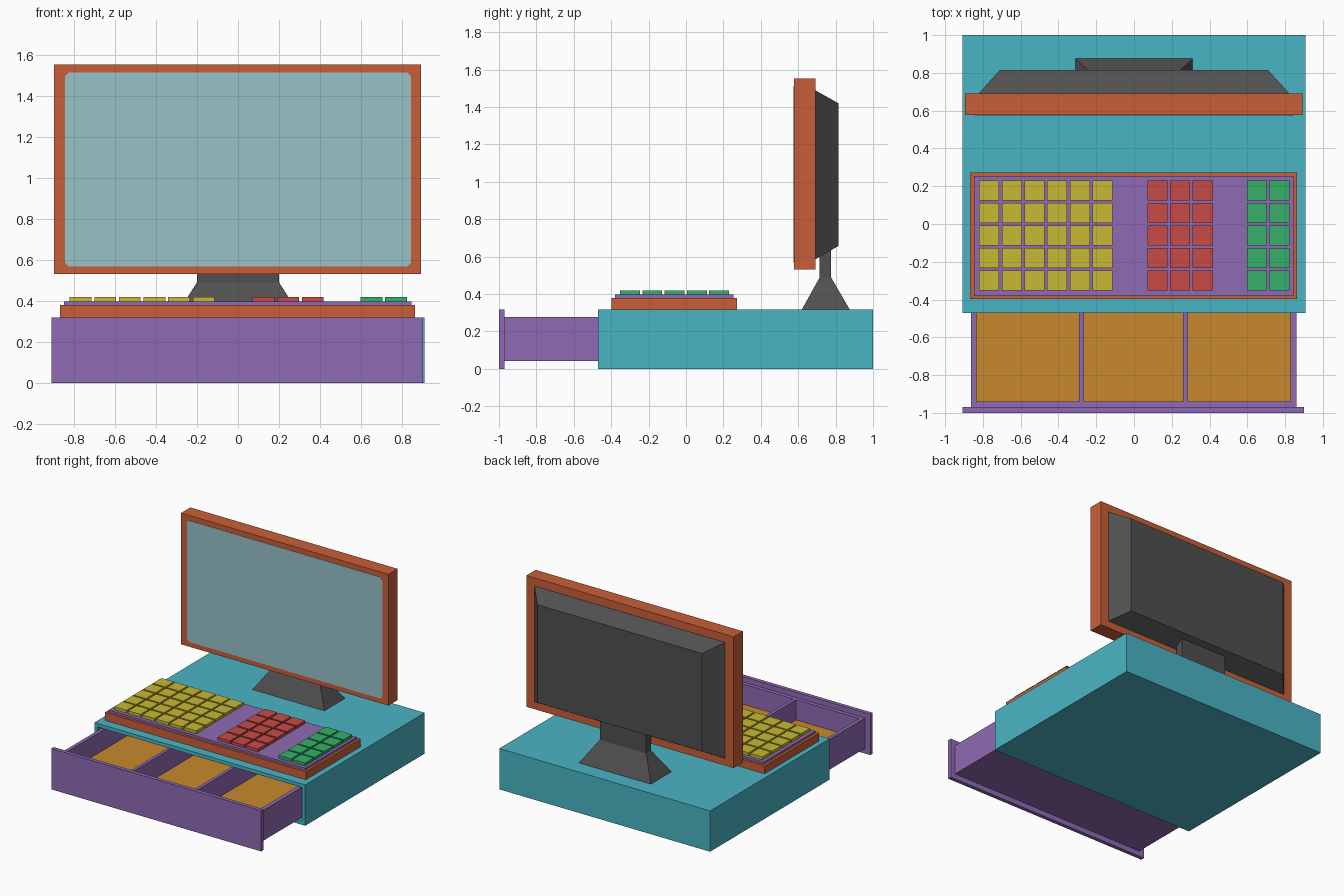
import bpy, bmesh

if "Cube" in bpy.data.objects:
    bpy.data.objects.remove(bpy.data.objects["Cube"])


def mat(name, hex_code):
    """Flat material from an sRGB hex value."""
    m = bpy.data.materials.new(name)
    lin = []
    for i in (0, 2, 4):
        c = int(hex_code[i:i + 2], 16) / 255
        lin.append(c / 12.92 if c <= 0.04045 else ((c + 0.055) / 1.055) ** 2.4)
    m.diffuse_color = (*lin, 1)
    m.use_nodes = True
    m.node_tree.nodes["Principled BSDF"].inputs["Base Color"].default_value = m.diffuse_color
    return m


TEAL = mat("teal", "4AB5C5")
PURPLE = mat("purple", "8F6BB3")
RUST = mat("rust orange", "C95F38")
GLASS = mat("pale screen", "98C3CA")
GREY = mat("dark grey", "505050")
AMBER = mat("amber", "C8882C")
YELLOW = mat("yellow", "C8B834")
RED = mat("red", "C84B46")
GREEN = mat("green", "35B06A")


def finish(name, bm, material):
    bmesh.ops.recalc_face_normals(bm, faces=bm.faces)
    mesh = bpy.data.meshes.new(name)
    bm.to_mesh(mesh)
    bm.free()
    mesh.materials.append(material)
    obj = bpy.data.objects.new(name, mesh)
    bpy.context.collection.objects.link(obj)
    return obj


def add_box(bm, x0, x1, y0, y1, z0, z1):
    vs = bmesh.ops.create_cube(bm, size=1)["verts"]
    for v in vs:
        v.co = (x1 if v.co.x > 0 else x0, y1 if v.co.y > 0 else y0, z1 if v.co.z > 0 else z0)
    return vs


def boxes(name, material, *dims):
    bm = bmesh.new()
    for d in dims:
        add_box(bm, *d)
    return finish(name, bm, material)


def loft(name, material, *rings):
    """Skin closed rings of points and cap both ends."""
    bm = bmesh.new()
    loops = [[bm.verts.new(p) for p in ring] for ring in rings]
    n = len(loops[0])
    for a, b in zip(loops, loops[1:]):
        for i in range(n):
            bm.faces.new((a[i], a[(i + 1) % n], b[(i + 1) % n], b[i]))
    bm.faces.new(loops[0])
    bm.faces.new(loops[-1])
    return finish(name, bm, material)


def rect_z(w, y0, y1, z):
    return [(-w, y0, z), (w, y0, z), (w, y1, z), (-w, y1, z)]


def rect_y(w, z0, z1, y):
    return [(-w, y, z0), (w, y, z0), (w, y, z1), (-w, y, z1)]


# Register body: box with a drawer cavity cut into its front
bm = bmesh.new()
add_box(bm, -0.908, 0.908, -0.47, 1.0, 0, 0.318)
bm.faces.ensure_lookup_table()
bm.normal_update()
front = min(bm.faces, key=lambda f: f.calc_center_median().y)
bmesh.ops.inset_region(bm, faces=[front], thickness=0.039)
ext = bmesh.ops.extrude_face_region(bm, geom=[front])
bmesh.ops.delete(bm, geom=[front], context="FACES_ONLY")
for v in ext["geom"]:
    if isinstance(v, bmesh.types.BMVert):
        v.co.y += 1.43
finish("register_body", bm, TEAL)

# Cash drawer: floor, outer walls and dividers
Y0, Y1, Z0, Z1 = -0.97, 0.4, 0.041, 0.277
boxes("cash_drawer", PURPLE,
      (-0.863, 0.86, Y0, Y1, Z0, 0.07),
      (-0.863, -0.835, Y0, Y1, Z0, Z1),
      (0.828, 0.86, Y0, Y1, Z0, Z1),
      (-0.835, 0.828, Y0, -0.94, Z0, Z1),
      (-0.835, 0.828, Y1 - 0.03, Y1, Z0, Z1),
      (-0.29, -0.265, -0.94, Y1 - 0.03, 0.07, Z1),
      (0.26, 0.285, -0.94, Y1 - 0.03, 0.07, Z1))
boxes("drawer_front", PURPLE, (-0.908, 0.9, -1.0, Y0, 0, 0.318))

# Compartment floors
boxes("compartment_floors", AMBER,
      *[(a, b, -0.94, Y1 - 0.03, 0.07, 0.12)
        for a, b in ((-0.835, -0.29), (-0.265, 0.26), (0.285, 0.828))])

# Keyboard
boxes("keyboard_base", RUST, (-0.868, 0.863, -0.398, 0.273, 0.318, 0.38))
boxes("keyboard_plate", PURPLE, (-0.848, 0.845, -0.38, 0.255, 0.38, 0.397))


def key_block(name, material, first_x, columns):
    h = 0.053
    dims = []
    for c in range(columns):
        for r in range(5):
            x, y = first_x + 0.12 * c, 0.177 - 0.119 * r
            dims.append((x - h, x + h, y - h, y + h, 0.397, 0.42))
    boxes(name, material, *dims)


key_block("left_keys", YELLOW, -0.767, 6)
key_block("middle_keys", RED, 0.124, 3)
key_block("right_keys", GREEN, 0.65, 2)

# Monitor frame, screen plate with clipped corners, tapered rear shell
boxes("monitor_frame", RUST, (-0.895, 0.891, 0.578, 0.692, 0.53, 1.552))
X, ZB, ZT, C = 0.842, 0.568, 1.513, 0.018
outline = [(-X + C, ZB), (X - C, ZB), (X, ZB + C), (X, ZT - C),
           (X - C, ZT), (-X + C, ZT), (-X, ZT - C), (-X, ZB + C)]
loft("screen", GLASS, *[[(x, y, z) for x, z in outline] for y in (0.575, 0.58)])
loft("monitor_back", GREY, rect_y(0.823, 0.585, 1.49, 0.69), rect_y(0.71, 0.657, 1.42, 0.815))

# Stand: flared foot and straight neck
loft("monitor_stand", GREY,
     rect_z(0.31, 0.62, 0.875, 0.318),
     rect_z(0.2, 0.715, 0.775, 0.49),
     rect_z(0.2, 0.715, 0.775, 0.66))
